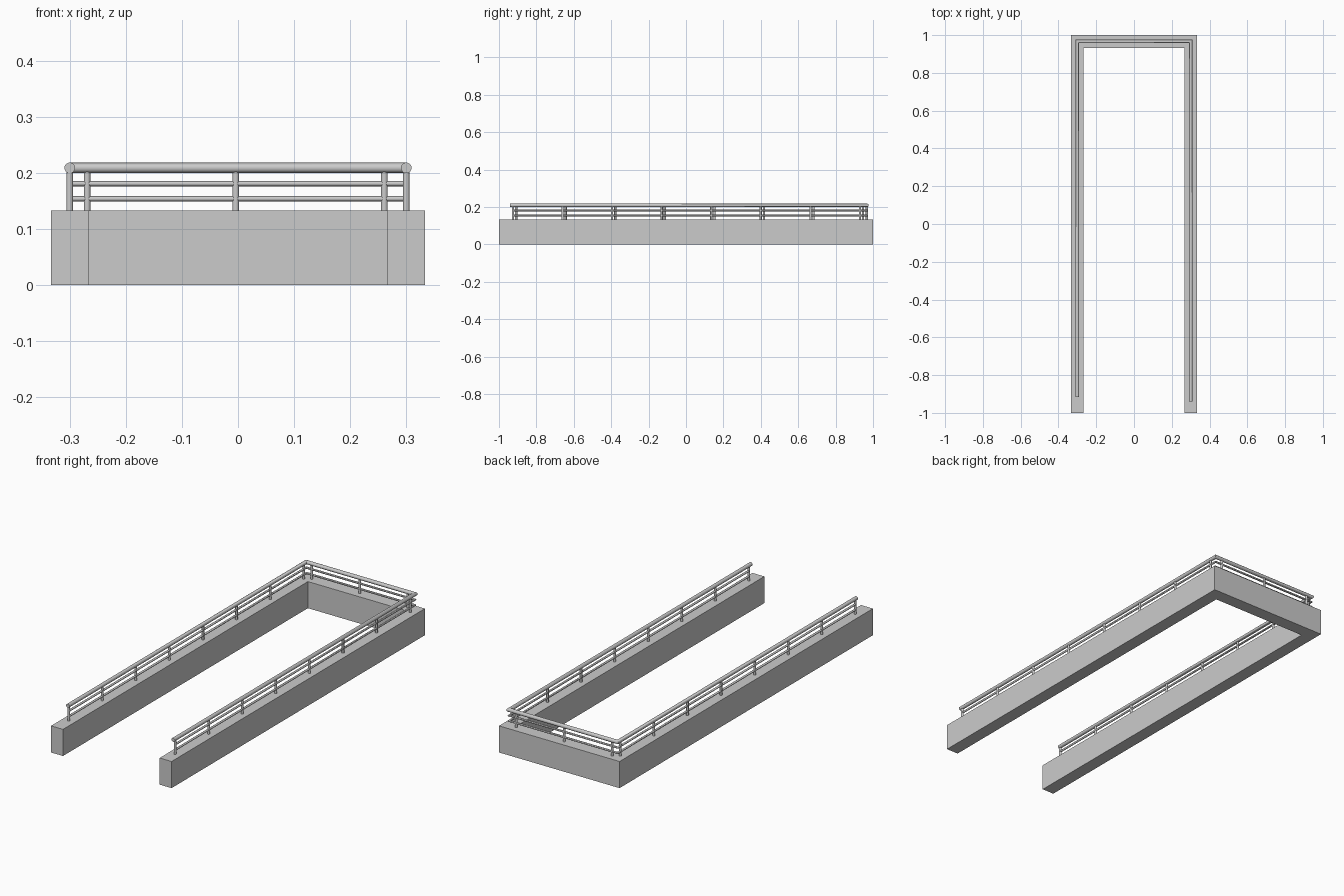
import bpy, bmesh, math
from mathutils import Vector

if "Cube" in bpy.data.objects:
    bpy.data.objects.remove(bpy.data.objects["Cube"])

RAIL_X, RAIL_Y = 0.30, 0.967


def finish(bm, name, smooth=False):
    bmesh.ops.recalc_face_normals(bm, faces=bm.faces)
    me = bpy.data.meshes.new(name)
    bm.to_mesh(me)
    bm.free()
    ob = bpy.data.objects.new(name, me)
    bpy.context.collection.objects.link(ob)
    if smooth:
        bpy.ops.object.select_all(action='DESELECT')
        ob.select_set(True)
        bpy.context.view_layer.objects.active = ob
        bpy.ops.object.shade_smooth_by_angle(angle=math.radians(40))
    return ob


def u_rail(name, z, r, left_end, right_end, sides=20):
    """Round rail swept along a U path with mitred corners."""
    path = [(-RAIL_X, left_end), (-RAIL_X, RAIL_Y), (RAIL_X, RAIL_Y), (RAIL_X, right_end)]
    mitres = [(-1, 0), (-1, 1), (1, 1), (1, 0)]
    bm = bmesh.new()
    rings = []
    for (x, y), (mx, my) in zip(path, mitres):
        ring = []
        for i in range(sides):
            a = 2 * math.pi * i / sides
            c = r * math.cos(a)
            ring.append(bm.verts.new((x + mx * c, y + my * c, z + r * math.sin(a))))
        rings.append(ring)
    for A, B in zip(rings, rings[1:]):
        for i in range(sides):
            j = (i + 1) % sides
            bm.faces.new((A[i], A[j], B[j], B[i]))
    bm.faces.new(rings[0])
    bm.faces.new(rings[-1])
    finish(bm, name, True)


def post(name, x, y, z0=0.133, z1=0.203, r=0.006):
    bm = bmesh.new()
    bmesh.ops.create_cone(bm, cap_ends=True, segments=16, radius1=r, radius2=r, depth=z1 - z0)
    bmesh.ops.translate(bm, verts=bm.verts, vec=Vector((x, y, (z0 + z1) / 2)))
    finish(bm, name, True)


# U-shaped parapet wall
W, I, B, H = 0.333, 0.267, 0.933, 0.133
outline = [(-W, -1), (-I, -1), (-I, B), (I, B), (I, -1), (W, -1), (W, 1), (-W, 1)]
bm = bmesh.new()
face = bm.faces.new([bm.verts.new((x, y, 0)) for x, y in outline])
ext = bmesh.ops.extrude_face_region(bm, geom=[face], use_keep_orig=True)
bmesh.ops.translate(bm, vec=(0, 0, H),
                    verts=[v for v in ext['geom'] if isinstance(v, bmesh.types.BMVert)])
finish(bm, "parapet_wall")

# Handrail and two thinner rails
u_rail("handrail", 0.209, 0.0095, -0.915, -0.94)
u_rail("upper_mid_rail", 0.181, 0.005, -0.91, -0.925, 14)
u_rail("lower_mid_rail", 0.154, 0.005, -0.91, -0.925, 14)

# Posts along both sides and the back
STEP = 0.265
for i in range(8):
    post(f"left_post_{i}", -RAIL_X, -0.908 + STEP * i)
    post(f"right_post_{i}", RAIL_X, -0.925 + STEP * i)
for i in range(3):
    post(f"back_post_{i}", -0.269 + STEP * i, RAIL_Y)
